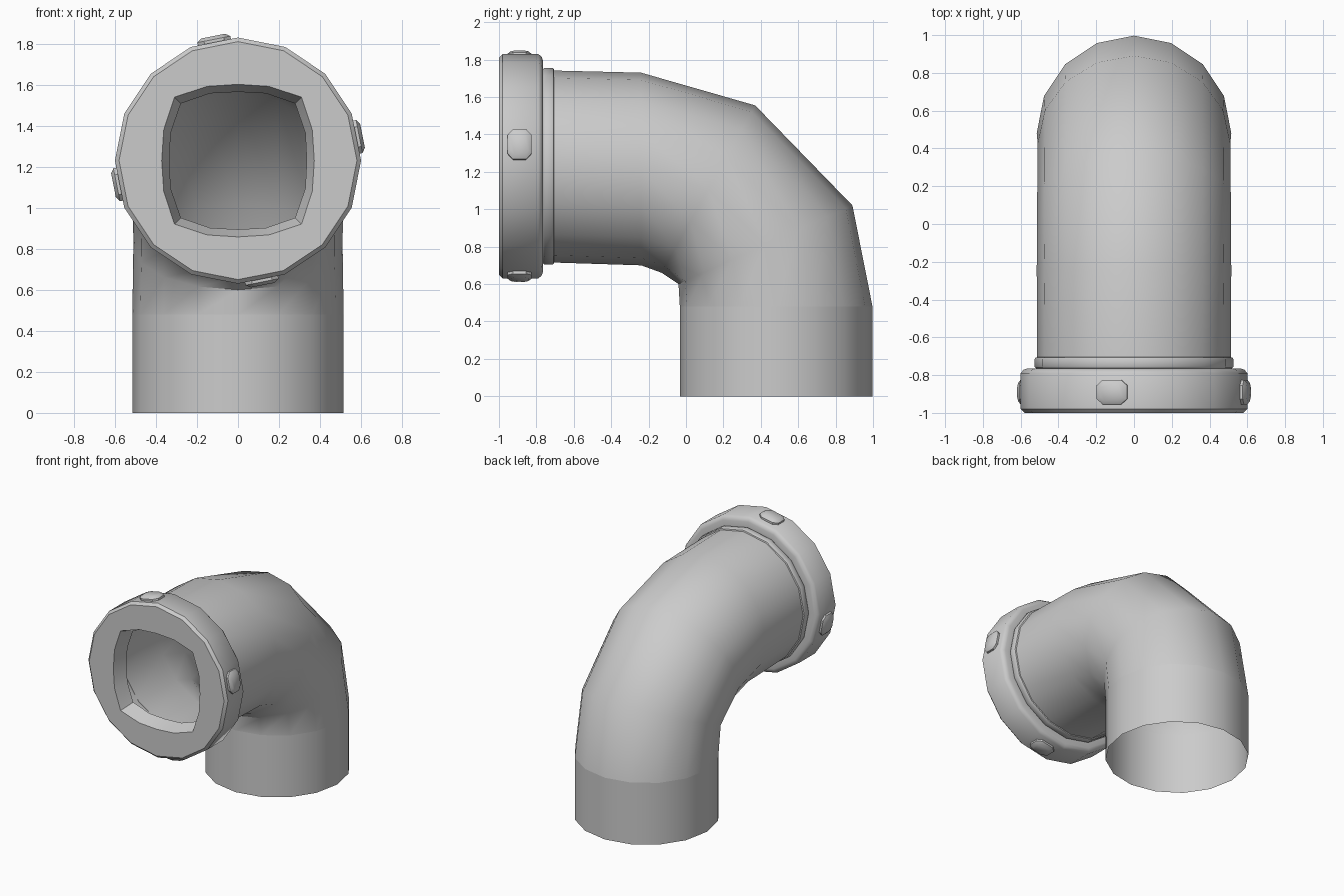
import bpy, bmesh, math
from mathutils import Vector

if "Cube" in bpy.data.objects:
    bpy.data.objects.remove(bpy.data.objects["Cube"])

SIDES = 16
AXIS_Z = 1.23  # height of the horizontal pipe axis


def finish(bm, name, angle=40):
    bmesh.ops.recalc_face_normals(bm, faces=bm.faces[:])
    me = bpy.data.meshes.new(name)
    bm.to_mesh(me)
    bm.free()
    ob = bpy.data.objects.new(name, me)
    bpy.context.collection.objects.link(ob)
    bpy.ops.object.select_all(action='DESELECT')
    ob.select_set(True)
    bpy.context.view_layer.objects.active = ob
    bpy.ops.object.shade_smooth_by_angle(angle=math.radians(angle))
    return ob


def loft(rings, name, cap=False):
    bm = bmesh.new()
    loops = [[bm.verts.new(p) for p in r] for r in rings]
    n = len(loops[0])
    for a, b in zip(loops, loops[1:]):
        for i in range(n):
            j = (i + 1) % n
            bm.faces.new((a[i], a[j], b[j], b[i]))
    if cap:
        bm.faces.new(loops[-1])
    return finish(bm, name)


def span_ring(outer, inner):
    """Circle across the pipe between an outer and an inner (y, z) point."""
    o, i = Vector((0, *outer)), Vector((0, *inner))
    c, h = (o + i) / 2, (o - i) / 2
    r = h.length
    return [c + h * math.cos(t) + Vector((r * math.sin(t), 0, 0))
            for t in (k * math.tau / SIDES for k in range(SIDES))]


def face_ring(y, radii):
    """Ring around the horizontal axis; radii repeat around the ring."""
    return [(radii[k % len(radii)] * math.sin(k * math.tau / SIDES), y,
             AXIS_Z + radii[k % len(radii)] * math.cos(k * math.tau / SIDES))
            for k in range(SIDES)]


# curved pipe, from the flange down to the vertical leg
loft([span_ring(o, i) for o, i in (
    ((-0.77, 1.743), (-0.77, 0.717)),
    ((-0.24, 1.73), (-0.24, 0.70)),
    ((0.37, 1.555), (-0.13, 0.66)),
    ((0.89, 1.02), (-0.04, 0.60)),
    ((0.997, 0.48), (-0.033, 0.48)))], "elbow_pipe")

# straight lower leg, open at the bottom
loft([span_ring((0.997, z), (-0.033, z)) for z in (0.48, 0)], "lower_pipe")

# thin collar behind the flange
loft([face_ring(y, [r]) for y, r in (
    (-0.705, 0.513), (-0.708, 0.522), (-0.715, 0.526), (-0.755, 0.526),
    (-0.762, 0.522), (-0.766, 0.515))], "collar")

# flange ring with its rounded square mouth
loft([face_ring(y, r) for y, r in (
    (-0.765, [0.515]), (-0.765, [0.565]), (-0.772, [0.585]), (-0.79, [0.6]),
    (-0.98, [0.6]), (-1.0, [0.58]),
    (-1.0, [0.372, 0.392, 0.438, 0.392]),
    (-0.89, [0.335, 0.355, 0.394, 0.355]))], "flange")

# four chamfered lugs, each on a flat of the flange rim
OCT = ((1, .55), (.6, 1), (-.6, 1), (-1, .55), (-1, -.55), (-.6, -1), (.6, -1), (1, -.55))
for q in range(4):
    t = math.radians(-11.25 + 90 * q)
    out = Vector((math.sin(t), 0, math.cos(t)))
    tan = Vector((math.cos(t), 0, -math.sin(t)))
    base = Vector((0, -0.89, AXIS_Z))
    loft([[base + out * r + tan * (u * 0.082 * s) + Vector((0, v * 0.065 * s, 0))
           for u, v in OCT]
          for r, s in ((0.57, 1), (0.603, 1), (0.619, 0.72))],
         f"lug_{q + 1}", cap=True)
